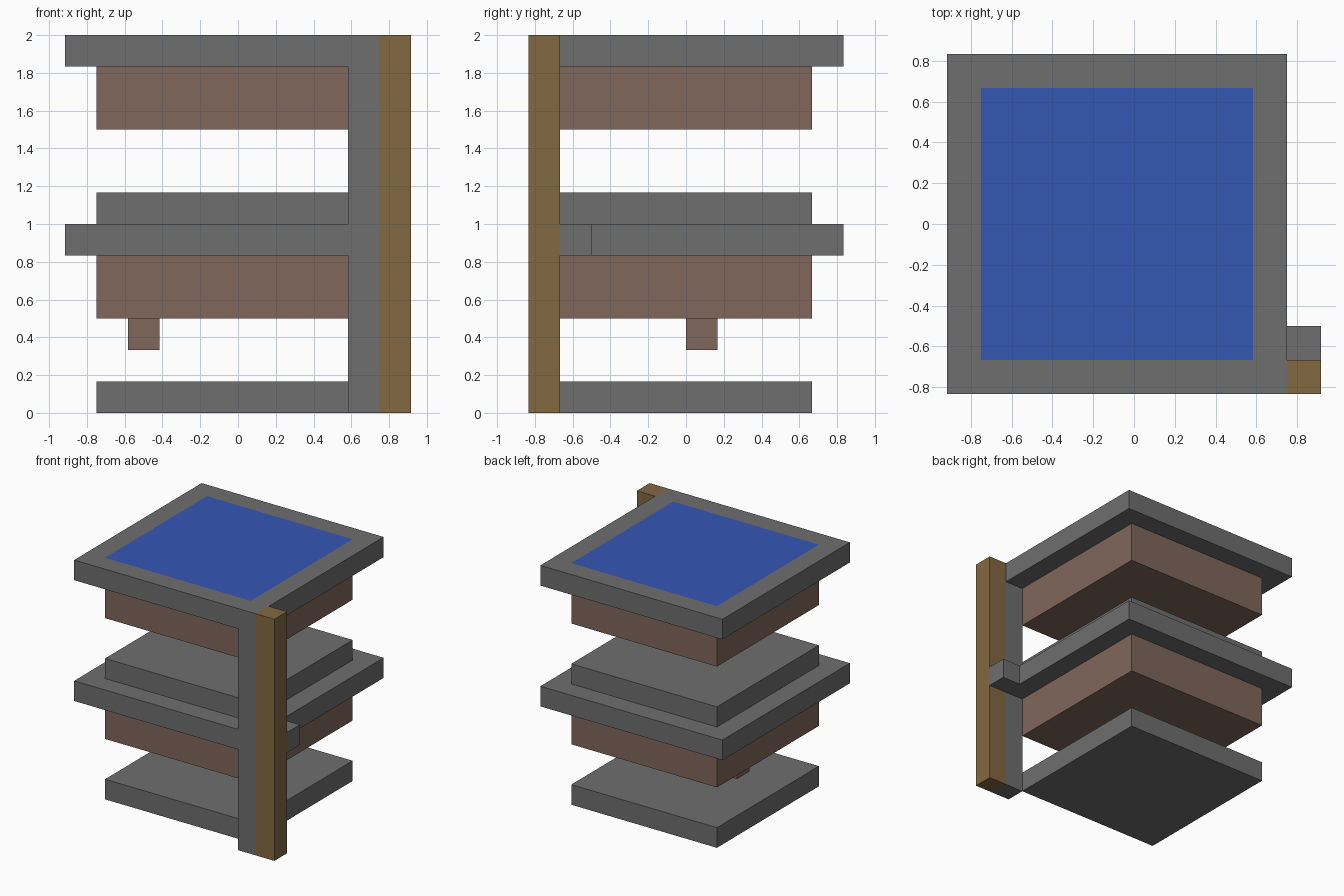
import bpy
import bmesh
from mathutils import Vector

U = 1 / 6  # building module
ORIGIN = Vector((-5.5, -5, 0))  # front corner of the footprint, in modules

if "Cube" in bpy.data.objects:
    bpy.data.objects.remove(bpy.data.objects["Cube"], do_unlink=True)


def material(name, srgb):
    color = [((c / 255 + 0.055) / 1.055) ** 2.4 for c in srgb] + [1]
    mat = bpy.data.materials.new(name)
    mat.use_nodes = True
    mat.diffuse_color = color
    bsdf = mat.node_tree.nodes["Principled BSDF"]
    bsdf.inputs["Base Color"].default_value = color
    bsdf.inputs["Roughness"].default_value = 0.9
    return mat


grey = material("stone grey", (110, 110, 110))
brown = material("clay brown", (128, 103, 91))
wood = material("ochre wood", (130, 105, 65))
blue = material("water blue", (52, 87, 180))


def box(name, start, size, mat):
    """Box from its low corner and size, both in modules."""
    bm = bmesh.new()
    bmesh.ops.create_cube(bm, size=1)
    for v in bm.verts:
        v.co = [(ORIGIN[i] + start[i] + (v.co[i] + 0.5) * size[i]) * U
                for i in range(3)]
    mesh = bpy.data.meshes.new(name)
    bm.to_mesh(mesh)
    bm.free()
    mesh.materials.append(mat)
    obj = bpy.data.objects.new(name, mesh)
    bpy.context.collection.objects.link(obj)
    return obj


# Stacked slabs, with wide plates over the brown blocks
box("base_slab", (1, 1, 0), (8, 8, 1), grey)
box("lower_block", (1, 1, 3), (8, 8, 2), brown)
box("middle_plate", (0, 0, 5), (10, 10, 1), grey)
box("middle_slab", (1, 1, 6), (8, 8, 1), grey)
box("upper_block", (1, 1, 9), (8, 8, 2), brown)
top = box("top_plate", (0, 0, 11), (10, 10, 1), grey)

# Small outlet under the lower block
box("outlet", (2, 5, 2), (1, 1, 1), brown)

# Corner posts and the bracket beside them
box("lower_corner_post", (9, 0, 0), (1, 1, 5), grey)
box("upper_corner_post", (9, 0, 6), (1, 1, 5), grey)
box("wood_post", (10, 0, 0), (1, 1, 12), wood)
box("post_bracket", (10, 1, 5), (1, 1, 1), grey)

# Blue pool inset in the top face
top.data.materials.append(blue)
bm = bmesh.new()
bm.from_mesh(top.data)
pool = [f for f in bm.faces if f.normal.z > 0.5]
bmesh.ops.inset_region(bm, faces=pool, thickness=U, use_even_offset=True)
for f in pool:
    f.material_index = 1
bm.to_mesh(top.data)
bm.free()
